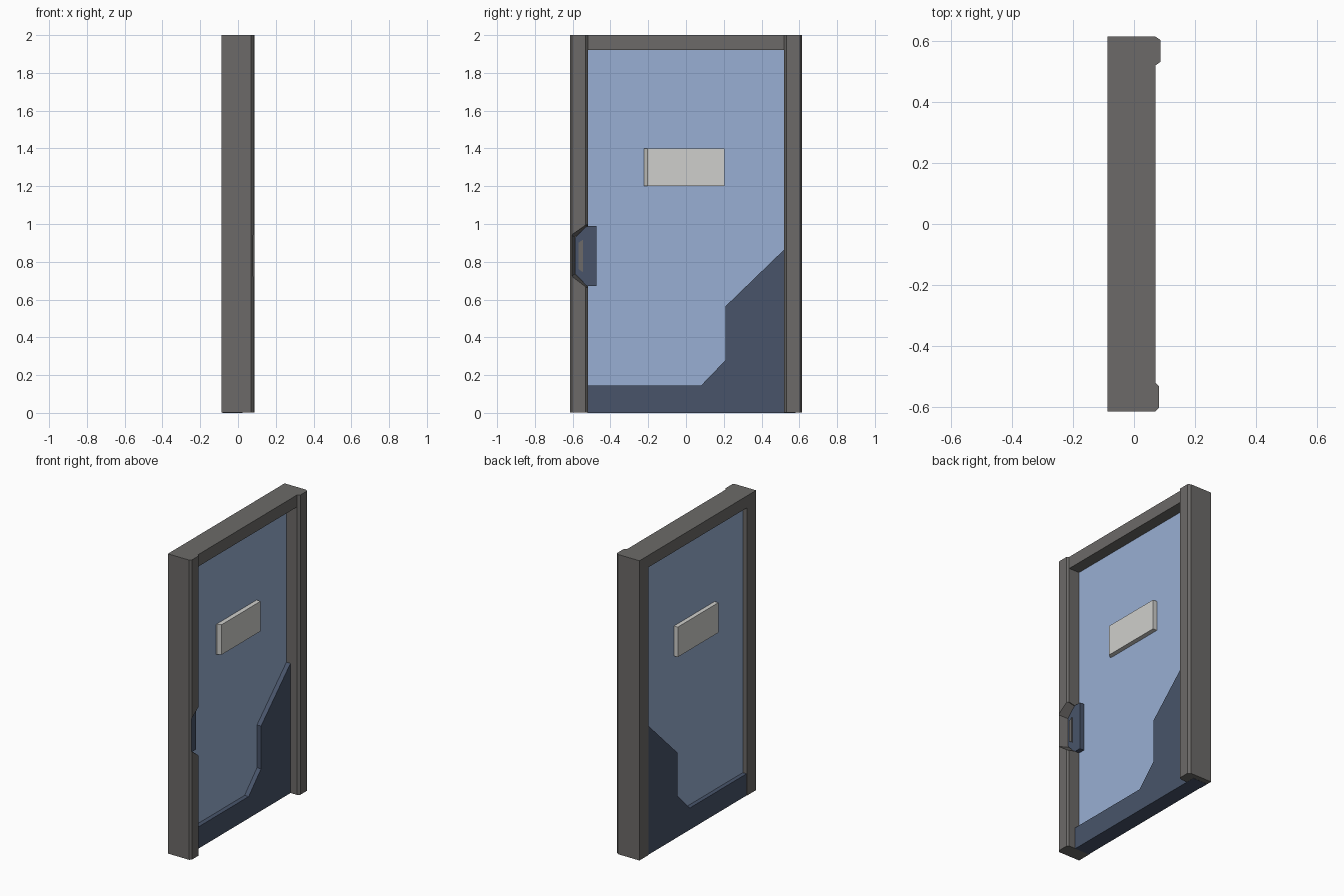
import bpy, bmesh

cube = bpy.data.objects.get("Cube")
if cube:
    bpy.data.objects.remove(cube, do_unlink=True)


def material(name, rgb):
    lin = [((c / 255 + 0.055) / 1.055) ** 2.4 for c in rgb] + [1.0]
    m = bpy.data.materials.new(name)
    m.use_nodes = True
    m.diffuse_color = lin
    bsdf = m.node_tree.nodes["Principled BSDF"]
    bsdf.inputs["Base Color"].default_value = lin
    bsdf.inputs["Roughness"].default_value = 0.7
    return m


GREY = material("frame grey", (108, 106, 104))
BLUE = material("light blue", (152, 175, 211))
NAVY = material("dark slate blue", (72, 84, 106))
WHITE = material("sign white", (207, 207, 204))


def loft(name, bottom, top, mat):
    """Solid between two matching outlines of 3D points."""
    bm = bmesh.new()
    a = [bm.verts.new(p) for p in bottom]
    b = [bm.verts.new(p) for p in top]
    n = len(a)
    bm.faces.new(a[::-1])
    bm.faces.new(b)
    for i in range(n):
        j = (i + 1) % n
        bm.faces.new((a[i], a[j], b[j], b[i]))
    bmesh.ops.recalc_face_normals(bm, faces=bm.faces)
    me = bpy.data.meshes.new(name)
    bm.to_mesh(me)
    bm.free()
    me.materials.append(mat)
    ob = bpy.data.objects.new(name, me)
    bpy.context.collection.objects.link(ob)
    return ob


def slab(name, outline, x0, x1, mat):
    """Outline in (y, z) extruded along x."""
    return loft(name, [(x0, y, z) for y, z in outline],
                [(x1, y, z) for y, z in outline], mat)


def rect(y0, y1, z0, z1):
    return [(y0, z0), (y1, z0), (y1, z1), (y0, z1)]


def cut(ob, cutter):
    mod = ob.modifiers.new("cut", 'BOOLEAN')
    mod.operation = 'DIFFERENCE'
    mod.solver = 'EXACT'
    mod.object = cutter
    bpy.context.view_layer.objects.active = ob
    bpy.ops.object.modifier_apply(modifier=mod.name)
    bpy.data.objects.remove(cutter, do_unlink=True)


BACK, FACE = -0.087, 0.07       # frame depth
IN0, IN1 = -0.083, 0.023        # depth of raised door parts

# Frame posts with a chamfered ridge on the +x side
posts = {}
for name, s, ridge in (("latch_post", -1, 0.082), ("far_post", 1, 0.087)):
    plan = [(BACK, 0.52), (BACK, 0.615), (FACE, 0.615), (ridge, 0.603),
            (ridge, 0.532), (FACE, 0.52)]
    posts[name] = loft(name, [(x, s * y, 0.001) for x, y in plan],
                       [(x if x <= FACE else 0.001 + x - 0.001, s * y, 2.0) for x, y in plan], GREY)

# Lintel
slab("lintel", rect(-0.52, 0.52, 1.92, 2.0), BACK, FACE, GREY)

# Door leaf
slab("door_leaf", rect(-0.522, 0.53, 0.02, 1.93), -0.055, -0.007, BLUE)

# Kick panel wrapping the lower corner on both sides
slab("kick_panel", [(-0.521, 0), (0.58, 0), (0.58, 0.92), (0.52, 0.865),
                    (0.21, 0.565), (0.21, 0.28), (0.08, 0.145), (-0.521, 0.145)],
     IN0, IN1, NAVY)

# Sign plate standing proud on both sides, one edge slanted
sign = [(IN0, -0.222), (IN0, 0.205), (IN1, 0.205), (IN1, -0.205), (0.0, -0.222)]
loft("sign_plate", [(x, y, 1.2) for x, y in sign], [(x, y, 1.4) for x, y in sign], WHITE)

# Pocket in the latch post, flared towards the front
inner = [(-0.45, 0.675), (-0.45, 0.985), (-0.525, 0.985), (-0.59, 0.93),
         (-0.59, 0.735), (-0.525, 0.675)]
outer = [(-0.45, 0.66), (-0.45, 1.0), (-0.525, 1.0), (-0.607, 0.943),
         (-0.607, 0.722), (-0.525, 0.66)]
cut(posts["latch_post"],
    loft("pocket_cutter", [(0.012, y, z) for y, z in inner],
         [(0.09, y, z) for y, z in outer], GREY))

# Handle plate sitting in the pocket, with a finger grip
slab("handle_plate", [(-0.475, 0.672), (-0.475, 0.99), (-0.525, 0.99), (-0.588, 0.928),
                      (-0.588, 0.737), (-0.525, 0.672)], -0.01, 0.024, NAVY)
slab("handle_grip", [(-0.545, 0.745), (-0.545, 0.917), (-0.57, 0.9), (-0.57, 0.762)],
     0.02, 0.03, GREY)
